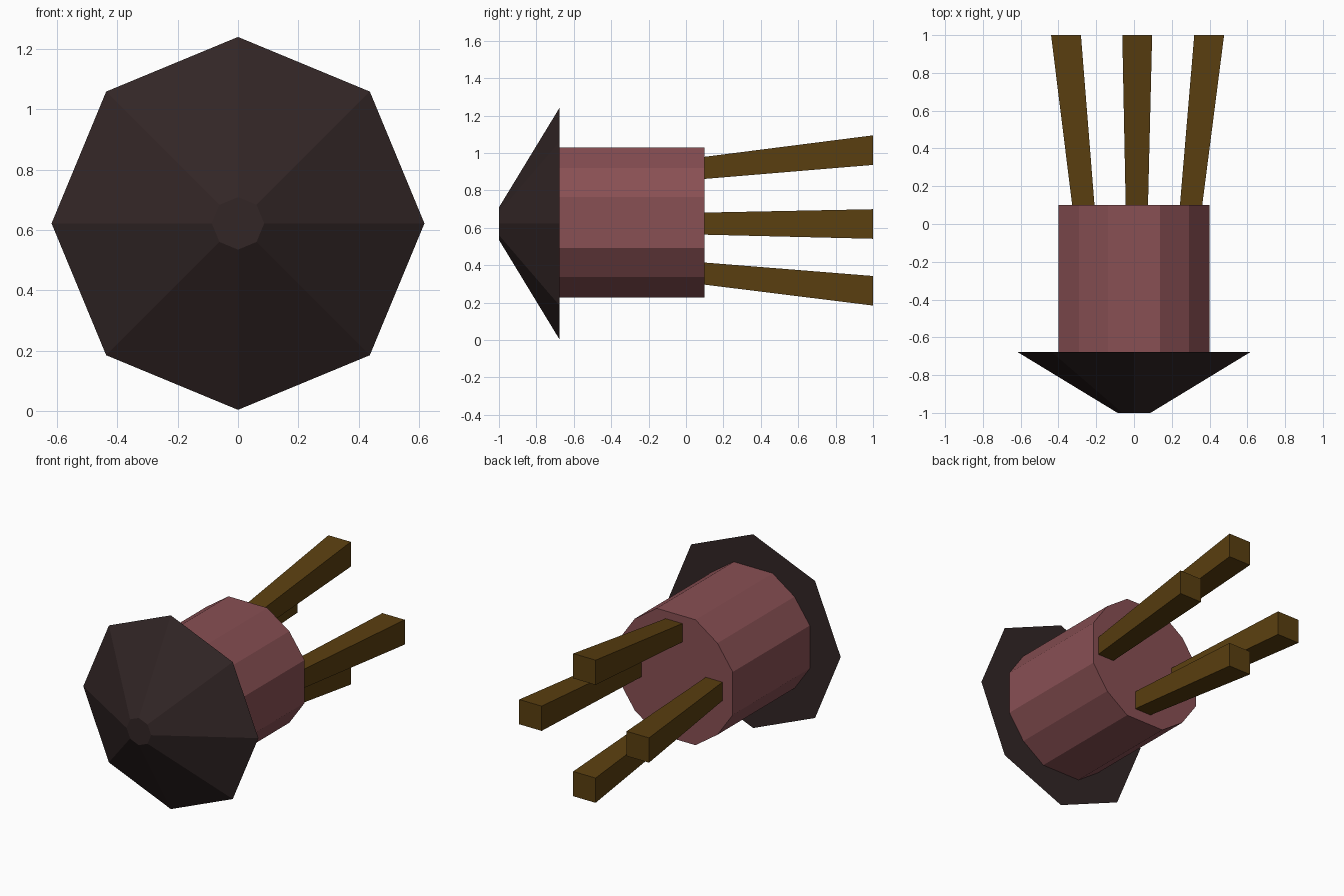
import bpy
import bmesh
from math import cos, sin, pi

cube = bpy.data.objects.get("Cube")
if cube:
    bpy.data.objects.remove(cube, do_unlink=True)


def make_material(name, rgb):
    mat = bpy.data.materials.new(name)
    mat.use_nodes = True
    colour = (*rgb, 1.0)
    mat.diffuse_color = colour
    bsdf = mat.node_tree.nodes["Principled BSDF"]
    bsdf.inputs["Base Color"].default_value = colour
    bsdf.inputs["Roughness"].default_value = 0.9
    return mat


def loft(name, start, end, mat):
    """Flat-shaded solid between two matching outlines, capped at both ends."""
    bm = bmesh.new()
    a = [bm.verts.new(p) for p in start]
    b = [bm.verts.new(p) for p in end]
    n = len(a)
    for i in range(n):
        j = (i + 1) % n
        bm.faces.new((a[i], a[j], b[j], b[i]))
    bm.faces.new(a[::-1])
    bm.faces.new(b)
    bmesh.ops.recalc_face_normals(bm, faces=bm.faces)
    mesh = bpy.data.meshes.new(name)
    bm.to_mesh(mesh)
    bm.free()
    mesh.materials.append(mat)
    obj = bpy.data.objects.new(name, mesh)
    bpy.context.collection.objects.link(obj)
    return obj


def octagon(radius, y, z):
    return [(radius * cos(i * pi / 4), y, z + radius * sin(i * pi / 4)) for i in range(8)]


def square(x, y, z, half):
    return [(x + sx * half, y, z + sz * half)
            for sx, sz in ((-1, -1), (1, -1), (1, 1), (-1, 1))]


def body_outline(y, z):
    # Square with flat sides and two-step rounded corners
    points = []
    for quarter in range(4):
        c, s = round(cos(quarter * pi / 2)), round(sin(quarter * pi / 2))
        for u, v in ((0.4, -0.137), (0.4, 0.137), (0.292, 0.292)):
            points.append((u * c - v * s, y, z + u * s + v * c))
    return points


dark = make_material("dark brown", (0.032, 0.019, 0.019))
pink = make_material("dusty pink", (0.25, 0.08, 0.088))
wood = make_material("olive brown", (0.102, 0.049, 0.005))

# Blunt eight-sided nose
loft("nose_cone", octagon(0.087, -1.0, 0.622), octagon(0.618, -0.677, 0.622), dark)

# Faceted barrel body
loft("body", body_outline(-0.677, 0.628), body_outline(0.1, 0.628), pink)

# Four legs flaring out from the back
legs = {
    "upper_leg": ((0.015, 0.92), (0.017, 1.015)),
    "lower_leg": ((0.015, 0.355), (0.017, 0.263)),
    "right_leg": ((-0.268, 0.622), (-0.36, 0.62)),
    "left_leg": ((0.302, 0.622), (0.398, 0.62)),
}
for name, ((x0, z0), (x1, z1)) in legs.items():
    loft(name, square(x0, 0.098, z0, 0.059), square(x1, 1.0, z1, 0.079), wood)
